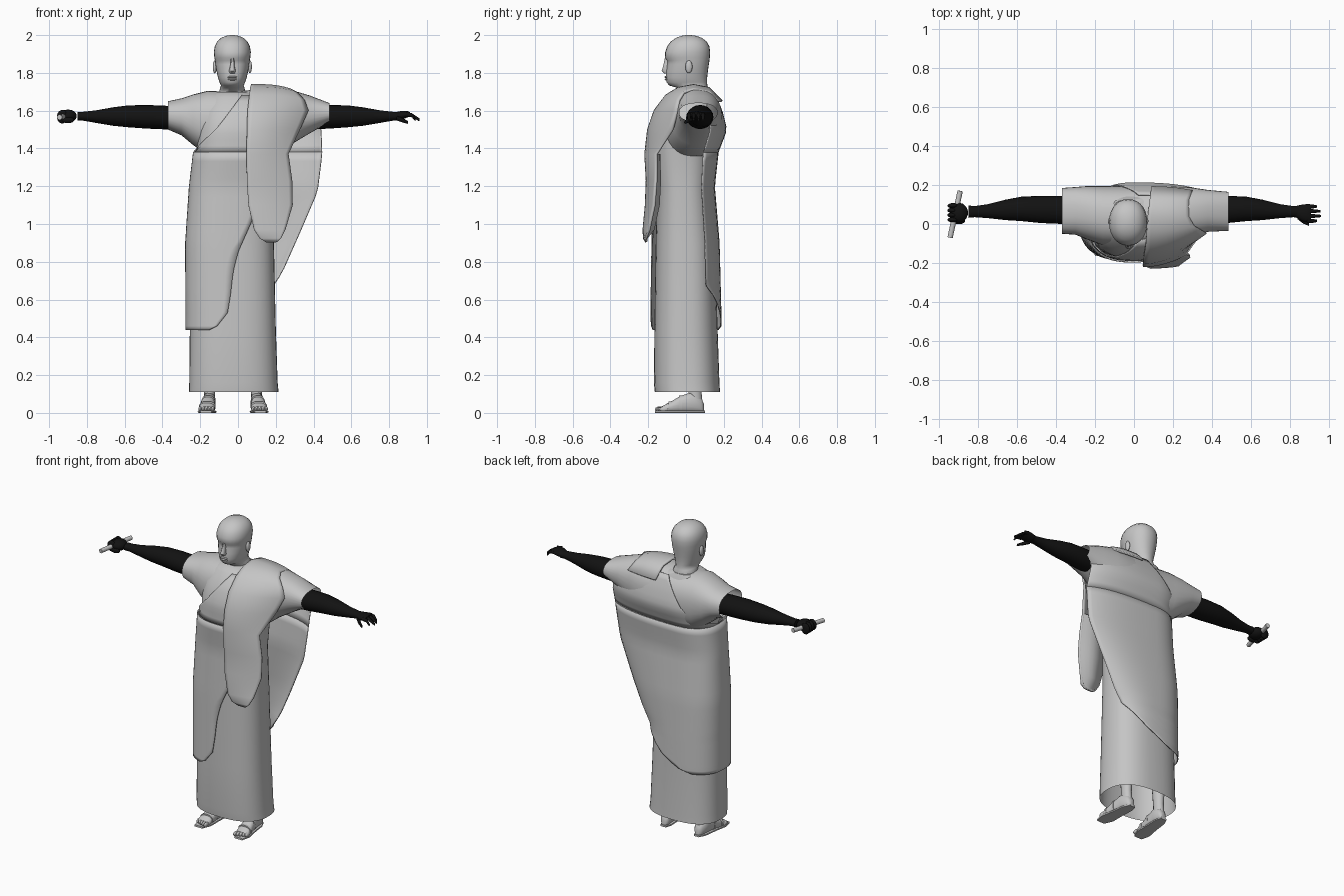
import bpy, bmesh, math
from math import pi, cos, sin, acos, copysign
from mathutils import Vector

if "Cube" in bpy.data.objects:
    bpy.data.objects.remove(bpy.data.objects["Cube"])


def material(name, rgb):
    m = bpy.data.materials.new(name)
    m.diffuse_color = (*rgb, 1)
    m.use_nodes = True
    m.node_tree.nodes["Principled BSDF"].inputs["Base Color"].default_value = m.diffuse_color
    return m


STONE = material("light grey", (0.56, 0.56, 0.56))
BLACK = material("black", (0.006, 0.006, 0.006))


def finish(name, bm, mat, angle=50, thick=0):
    bmesh.ops.recalc_face_normals(bm, faces=bm.faces)
    me = bpy.data.meshes.new(name)
    bm.to_mesh(me)
    bm.free()
    me.materials.append(mat)
    ob = bpy.data.objects.new(name, me)
    bpy.context.collection.objects.link(ob)
    bpy.ops.object.select_all(action='DESELECT')
    ob.select_set(True)
    bpy.context.view_layer.objects.active = ob
    bpy.ops.object.shade_smooth_by_angle(angle=math.radians(angle))
    if thick:
        mod = ob.modifiers.new("cloth", 'SOLIDIFY')
        mod.thickness = thick
        mod.offset = 0
    return ob


def power(c, n):
    return copysign(abs(c) ** (2 / n), c)


def grid(name, rows, mat, closed=False, caps=(False, False), **kw):
    """Skin a list of equally long point rows."""
    bm = bmesh.new()
    vs = [[bm.verts.new(p) for p in r] for r in rows]
    n = len(rows[0])
    for a, b in zip(vs, vs[1:]):
        for i in range(n if closed else n - 1):
            j = (i + 1) % n
            bm.faces.new((a[i], a[j], b[j], b[i]))
    for cap, ring in zip(caps, (vs[0], vs[-1])):
        if cap:
            bm.faces.new(ring)
    return finish(name, bm, mat, **kw)


def loft(name, axis, rows, mat, n=2.0, seg=24, caps=(True, True), **kw):
    """Rounded sections along an axis; row = (position, a0, a1, b0, b1)."""
    rings = []
    for p, a0, a1, b0, b1 in rows:
        ring = []
        for i in range(seg):
            t = 2 * pi * i / seg
            a = (a0 + a1) / 2 + (a1 - a0) / 2 * power(cos(t), n)
            b = (b0 + b1) / 2 + (b1 - b0) / 2 * power(sin(t), n)
            ring.append({'x': (p, a, b), 'y': (a, p, b), 'z': (a, b, p)}[axis])
        rings.append(ring)
    return grid(name, rings, mat, closed=True, caps=caps, **kw)


def ball(name, centre, size, mat):
    bm = bmesh.new()
    bmesh.ops.create_uvsphere(bm, u_segments=14, v_segments=9, radius=1)
    for v in bm.verts:
        v.co = Vector(centre) + v.co * Vector(size)
    return finish(name, bm, mat)


def lerp(table, z):
    """Interpolate rows keyed by their first number."""
    if z <= table[0][0]:
        return table[0][1:]
    for a, b in zip(table, table[1:]):
        if z <= b[0]:
            f = (z - a[0]) / (b[0] - a[0])
            return tuple(p + (q - p) * f for p, q in zip(a[1:], b[1:]))
    return table[-1][1:]


# Long tunic: z, x0, x1, y0, y1
BODY = [(0.11, -.26, .215, -.165, .18), (0.16, -.258, .21, -.17, .177),
        (0.45, -.255, .2, -.167, .167), (0.9, -.257, .19, -.16, .155),
        (1.2, -.237, .19, -.152, .13), (1.38, -.215, .2, -.175, .15),
        (1.5, -.215, .22, -.175, .195), (1.6, -.2, .22, -.14, .17),
        (1.67, -.16, .15, -.085, .14), (1.70, -.12, .06, -.05, .125)]
loft("tunic", 'z', BODY, STONE, n=2.5, seg=40, caps=(False, True))

# Shoulders and short sleeves: x, y0, y1, z0, z1
loft("shoulders_and_sleeves", 'x', [
    (-.37, -.05, .185, 1.50, 1.65), (-.30, -.055, .19, 1.47, 1.665),
    (-.24, -.08, .195, 1.42, 1.685), (-.16, -.11, .195, 1.36, 1.705),
    (-.05, -.12, .195, 1.34, 1.70), (.08, -.12, .195, 1.34, 1.71),
    (.2, -.11, .195, 1.36, 1.72), (.28, -.075, .19, 1.42, 1.71),
    (.38, -.04, .175, 1.48, 1.68), (.485, -.035, .165, 1.54, 1.64)],
    STONE, n=2.3, seg=32, caps=(False, False))

# Mantle: back edge, front edge and diagonal top edge, each as (z, x)
FLAP = [(.44, -.16), (.46, -.08), (.52, .04), (.6, .13), (.69, .2), (.76, .24),
        (.95, .325), (1.17, .42), (1.37, .445), (1.5, .44), (1.62, .42), (1.69, .3)]
FRONT = [(.44, -.15), (.46, -.11), (.53, -.055), (.62, -.04), (.75, -.025),
         (.85, .0), (1.03, .08), (1.2, .12)]
TOP = [(1.38, -.24), (1.52, -.1), (1.68, .02)]
N = 2.5


def mantle_row(z, part, off=.02, count=44):
    x0, x1, y0, y1 = lerp(BODY, z)
    cx, cy = (x0 + x1) / 2, (y0 + y1) / 2
    left, plain, deep = (x1 - x0) / 2 + off, (x1 - x0) / 2 + off, (y1 - y0) / 2 + off
    flap = lerp(FLAP, z)[0]
    wide = max(plain, (flap - cx) / .89)

    def angle(x, right):
        u = max(-1, min(1, (x - cx) / (right if x > cx else left)))
        return acos(copysign(abs(u) ** (N / 2), u))
    start = angle(flap, wide)
    if part == "wrap":
        end = 2 * pi - angle(lerp(FRONT, z)[0], plain)
    elif part == "back":
        end = angle(lerp(TOP, z)[0], wide)
    else:
        start = 2 * pi - angle(lerp(TOP, z)[0], plain)
        end = 2 * pi - angle(.12, plain)
    row = []
    for i in range(count):
        t = start + (end - start) * i / (count - 1)
        r = left if cos(t) < 0 else (wide if sin(t) > 0 else plain)
        row.append((cx + r * power(cos(t), N), cy + deep * power(sin(t), N), z))
    return row


def steps(a, b, n):
    return [a + (b - a) * i / n for i in range(n + 1)]


wrap_z = [.44, .46, .49] + steps(.53, 1.38, 18)
grid("mantle_wrap", [mantle_row(z, "wrap") for z in wrap_z], STONE, thick=.006)
grid("mantle_back", [mantle_row(z, "back") for z in steps(1.38, 1.69, 9)], STONE, thick=.006)
grid("mantle_chest", [mantle_row(z, "chest", .012, 16) for z in steps(1.38, 1.68, 9)],
     STONE, thick=.006)

# Hanging fold over the left shoulder: z, left x, right x, front y, side curve
FOLD = [(.905, .15, .205, -.21, .0), (.925, .115, .228, -.222, .01),
        (.97, .085, .25, -.224, .03), (1.1, .055, .288, -.212, .045),
        (1.23, .047, .285, -.207, .05), (1.37, .045, .265, -.215, .06),
        (1.5, .047, .325, -.2, .13), (1.6, .05, .37, -.165, .12),
        (1.68, .06, .35, -.105, .07), (1.72, .065, .31, -.04, .03),
        (1.735, .07, .28, .04, .0), (1.72, .08, .28, .12, .0), (1.65, .09, .3, .19, -.02)]
grid("shoulder_fold", [[(a + (b - a) * s, y + c * s * s, z - .025 * s ** 3 * (z > 1.65))
                        for s in steps(0, 1, 12)] for z, a, b, y, c in FOLD], STONE, thick=.012)
# Rear layer that closes the hanging loop
grid("fold_lining", [[(a + (b - a) * s, y + c * s * s + min(.06, (z - .9) * .7) * sin(pi * s), z)
                      for s in steps(0, 1, 8)] for z, a, b, y, c in FOLD[:6]], STONE)

# Head and neck: z, half width, front y, back y
HX = -.03
HEAD = [(1.64, .08, -.03, .13), (1.70, .07, -.025, .122), (1.722, .064, -.05, .115),
        (1.733, .06, -.088, .113), (1.75, .068, -.103, .112), (1.775, .076, -.107, .112),
        (1.81, .084, -.105, .116), (1.845, .09, -.1, .121), (1.865, .092, -.1, .124),
        (1.88, .095, -.112, .126), (1.91, .098, -.11, .128), (1.94, .093, -.1, .124),
        (1.965, .081, -.082, .11), (1.985, .06, -.054, .085), (1.996, .034, -.025, .055),
        (2.0, .01, .0, .025)]
loft("head", 'z', [(z, HX - w, HX + w, f, b) for z, w, f, b in HEAD], STONE, n=2.15, seg=28)
loft("nose", 'z', [(1.798, HX - .014, HX + .014, -.118, -.08), (1.81, HX - .018, HX + .018, -.13, -.08),
                   (1.84, HX - .011, HX + .011, -.121, -.08), (1.878, HX - .01, HX + .01, -.113, -.08)],
     STONE, seg=10)
for name, z in (("upper_lip", 1.778), ("lower_lip", 1.766)):
    ball(name, (HX, -.103, z), (.026, .01, .006), STONE)
for s in (-1, 1):
    ball("ear", (HX + s * .093, .015, 1.832), (.011, .019, .034), STONE)

# Arms: distance from centre, y0, y1, z0, z1
ARM = [(.28, .0, .145, 1.5, 1.62), (.36, .0, .145, 1.5, 1.625), (.48, .005, .145, 1.505, 1.63),
       (.58, .015, .14, 1.512, 1.628), (.66, .02, .125, 1.52, 1.618), (.75, .03, .102, 1.535, 1.602),
       (.82, .035, .092, 1.547, 1.594), (.85, .032, .095, 1.547, 1.594)]
loft("left_arm", 'x', ARM, BLACK, seg=20)
loft("right_arm", 'x', [(-r[0], *r[1:]) for r in ARM], BLACK, seg=20)

# Open left hand with fingers
loft("left_palm", 'x', [(.83, .035, .092, 1.55, 1.592), (.865, .015, .1, 1.552, 1.598),
                        (.9, .008, .103, 1.565, 1.597), (.91, .01, .1, 1.568, 1.592)], BLACK, seg=16)
for y, tip in ((.016, .94), (.041, .96), (.066, .957), (.09, .94)):
    loft("left_finger", 'x', [(.89, y - .011, y + .011, 1.568, 1.592),
                              (.92, y - .01, y + .01, 1.565, 1.587),
                              (tip, y - .006, y + .006, 1.545, 1.56)], BLACK, seg=8)
loft("left_thumb", 'x', [(.84, .025, .05, 1.548, 1.575), (.87, .002, .026, 1.538, 1.562),
                         (.9, -.01, .004, 1.53, 1.545)], BLACK, seg=8)

# Closed right hand holding a rod
ball("right_fist", (-.9, .058, 1.572), (.048, .052, .034), BLACK)
for i in range(4):
    ball("right_finger", (-.93, .022 + i * .024, 1.568), (.03, .014, .036), BLACK)
ball("right_thumb", (-.9, .015, 1.55), (.034, .016, .016), BLACK)
ends = (Vector((-.945, -.07, 1.565)), Vector((-.893, .17, 1.575)))
bm = bmesh.new()
bmesh.ops.create_cone(bm, cap_ends=True, segments=12, radius1=.014, radius2=.014,
                      depth=(ends[1] - ends[0]).length)
turn = Vector((0, 0, 1)).rotation_difference(ends[1] - ends[0])
for v in bm.verts:
    v.co = turn @ v.co + (ends[0] + ends[1]) / 2
finish("rod", bm, STONE)

# Feet with toes, straps and ankles
for side, fx in ((-1, -.15), (1, .098)):
    def sx(y):
        return fx + side * (.06 - y) * .09
    loft("foot", 'y', [(y, sx(y) - w, sx(y) + w, .0, h) for y, w, h in (
        (.096, .016, .045), (.08, .03, .08), (.03, .034, .11), (-.03, .036, .09),
        (-.08, .042, .06), (-.115, .043, .042), (-.13, .038, .034))], STONE, n=2.4, seg=18)
    loft("sandal_sole", 'y', [(y, sx(y) - w, sx(y) + w, .0, .012) for y, w in (
        (.1, .02), (.06, .036), (-.03, .04), (-.11, .048), (-.165, .03))], STONE, n=6, seg=16)
    for i in range(5):
        ball("toe", (sx(-.13) + side * (i - 2) * .017, -.14 + i * .006, .02),
             (.0095, .024, .014), STONE)
    for y, w, h in ((-.03, .038, .093), (-.085, .044, .062)):
        loft("sandal_strap", 'y', [(y + d, sx(y) - w, sx(y) + w, 0, h) for d in (-.008, .008)],
             STONE, n=2.4, seg=18)
    loft("ankle", 'z', [(.04, fx - .028, fx + .028, .01, .09), (.12, fx - .029, fx + .029, .012, .082),
                        (.3, fx - .04, fx + .04, .0, .09)], STONE, seg=14)
